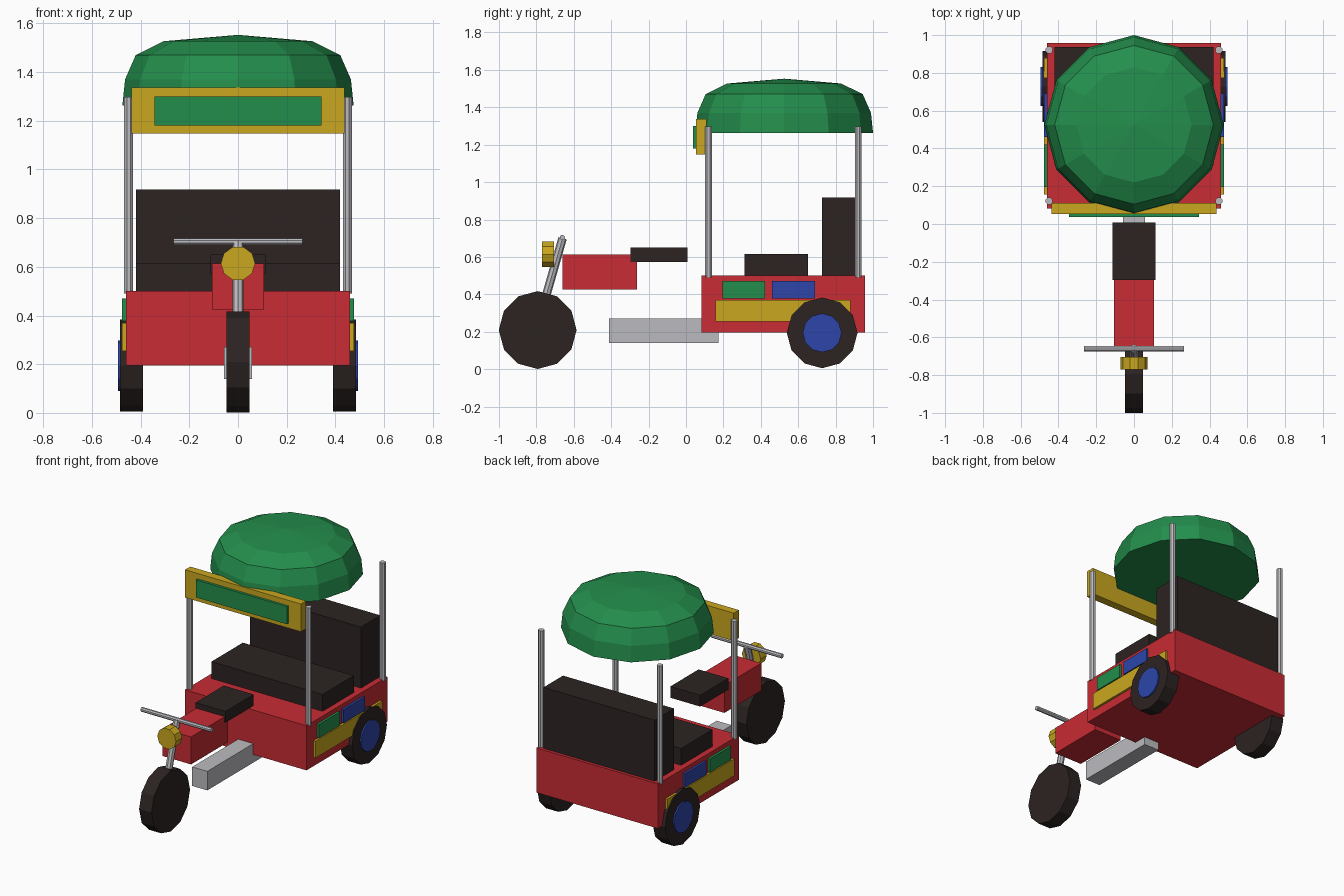
import bpy
import bmesh
import math
from mathutils import Vector

if "Cube" in bpy.data.objects:
    bpy.data.objects.remove(bpy.data.objects["Cube"], do_unlink=True)


def material(name, rgb):
    m = bpy.data.materials.new(name)
    m.use_nodes = True
    m.diffuse_color = (*rgb, 1)
    m.node_tree.nodes["Principled BSDF"].inputs["Base Color"].default_value = (*rgb, 1)
    return m


red = material("red paint", (0.58, 0.025, 0.033))
yellow = material("yellow paint", (0.59, 0.39, 0.014))
green = material("green paint", (0.017, 0.27, 0.072))
blue = material("blue paint", (0.026, 0.06, 0.4))
metal = material("grey metal", (0.5, 0.5, 0.53))
dark = material("dark rubber", (0.025, 0.017, 0.016))


def finish(bm, name, mat):
    bmesh.ops.recalc_face_normals(bm, faces=bm.faces)
    mesh = bpy.data.meshes.new(name)
    bm.to_mesh(mesh)
    bm.free()
    mesh.materials.append(mat)
    ob = bpy.data.objects.new(name, mesh)
    bpy.context.collection.objects.link(ob)
    return ob


def box(name, mat, xs, ys, zs):
    """Box spanning the given ranges on each axis."""
    bm = bmesh.new()
    bmesh.ops.create_cube(bm, size=1)
    for v in bm.verts:
        v.co = [r[0] if c < 0 else r[1] for c, r in zip(v.co, (xs, ys, zs))]
    return finish(bm, name, mat)


def rod(name, mat, start, end, radius, sides=8, turn=0):
    """Capped prism between two points."""
    a, b = Vector(start), Vector(end)
    axis = (b - a).normalized()
    u = Vector((0, 0, 1)) if abs(axis.z) < 0.5 else Vector((1, 0, 0))
    u = (u - axis * u.dot(axis)).normalized()
    w = axis.cross(u)
    bm = bmesh.new()
    rings = []
    for p in (a, b):
        angles = [turn + math.tau * i / sides for i in range(sides)]
        rings.append([bm.verts.new(p + (u * math.cos(t) + w * math.sin(t)) * radius) for t in angles])
        bm.faces.new(rings[-1])
    for i in range(sides):
        j = (i + 1) % sides
        bm.faces.new((rings[0][i], rings[0][j], rings[1][j], rings[1][i]))
    return finish(bm, name, mat)


def dome(name, mat, y, profile, apex_z, sides=12):
    """Closed faceted dome from (radius, height) rings up to an apex."""
    bm = bmesh.new()
    rings = []
    for r, z in profile:
        angles = [math.tau * i / sides for i in range(sides)]
        rings.append([bm.verts.new((r * math.cos(t), y + r * math.sin(t), z)) for t in angles])
    bm.faces.new(rings[0])
    top = bm.verts.new((0, y, apex_z))
    for i in range(sides):
        j = (i + 1) % sides
        for lo, hi in zip(rings, rings[1:]):
            bm.faces.new((lo[i], lo[j], hi[j], hi[i]))
        bm.faces.new((rings[-1][i], rings[-1][j], top))
    return finish(bm, name, mat)


# Passenger body, chassis beam and seats
box("passenger_body", red, (-0.46, 0.46), (0.083, 0.958), (0.195, 0.5))
box("chassis_beam", metal, (-0.057, 0.057), (-0.413, 0.175), (0.14, 0.27))
box("bench_seat", dark, (-0.42, 0.42), (0.313, 0.652), (0.49, 0.615))
box("bench_backrest", dark, (-0.42, 0.42), (0.728, 0.938), (0.49, 0.917))

# Driver section
box("fuel_tank", red, (-0.107, 0.107), (-0.66, -0.262), (0.425, 0.613))
box("driver_seat", dark, (-0.113, 0.113), (-0.297, 0.008), (0.573, 0.65))
rod("front_fork", metal, (0, -0.8, 0.21), (0, -0.66, 0.7), 0.023)
rod("handlebar", metal, (-0.265, -0.661, 0.703), (0.265, -0.661, 0.703), 0.015, turn=math.pi / 8)
rod("headlight", yellow, (0, -0.77, 0.614), (0, -0.705, 0.614), 0.071, sides=10, turn=math.pi / 10)
rod("front_wheel", dark, (-0.047, -0.793, 0.209), (0.047, -0.793, 0.209), 0.208, sides=12)

# Mirrored side parts: rear wheels, hubs, trim panels and posts
for side, s in (("left", 1), ("right", -1)):
    rod(side + "_rear_wheel", dark, (s * 0.39, 0.728, 0.194), (s * 0.484, 0.728, 0.194), 0.189, sides=12)
    rod(side + "_rear_hub", blue, (s * 0.45, 0.728, 0.194), (s * 0.494, 0.728, 0.194), 0.104, sides=12)
    outer = sorted((s * 0.45, s * 0.476))
    box(side + "_yellow_stripe", yellow, outer, (0.157, 0.88), (0.255, 0.37))
    box(side + "_green_panel", green, outer, (0.195, 0.422), (0.377, 0.47))
    box(side + "_blue_panel", blue, outer, (0.461, 0.69), (0.377, 0.47))
    for end, y in (("front", 0.121), ("rear", 0.921)):
        rod(f"{side}_{end}_post", metal, (s * 0.449, y, 0.49), (s * 0.449, y, 1.297), 0.02, turn=math.pi / 8)

# Front sign board and canopy
box("sign_board", yellow, (-0.438, 0.438), (0.054, 0.11), (1.147, 1.337))
box("sign_panel", green, (-0.343, 0.343), (0.037, 0.06), (1.18, 1.3))
dome("canopy", green, 0.525,
     [(0.475, 1.263), (0.464, 1.37), (0.42, 1.47), (0.305, 1.527)], 1.553)
